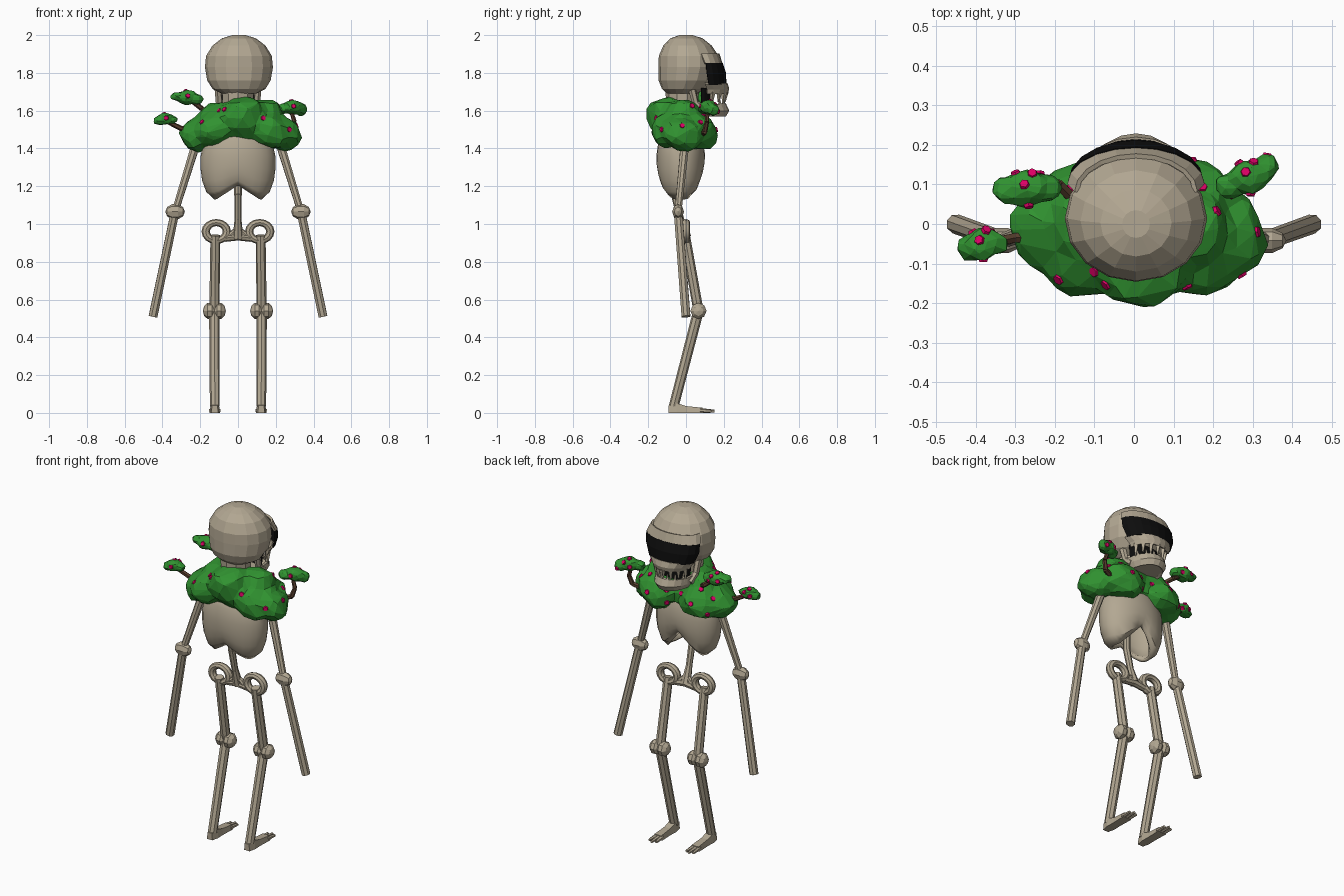
import bpy, bmesh, random
from math import sin, cos, pi
from mathutils import Vector, Matrix
from mathutils.bvhtree import BVHTree

random.seed(4)
if "Cube" in bpy.data.objects:
    bpy.data.objects.remove(bpy.data.objects["Cube"])


def material(name, r, g, b):
    m = bpy.data.materials.new(name)
    m.use_nodes = True
    m.diffuse_color = (r, g, b, 1)
    node = next(n for n in m.node_tree.nodes if n.type == "BSDF_PRINCIPLED")
    node.inputs["Base Color"].default_value = (r, g, b, 1)
    node.inputs["Roughness"].default_value = 0.9
    return m


BONE = material("bone", 0.45, 0.39, 0.29)
LEAF = material("leaf_green", 0.03, 0.29, 0.03)
PINK = material("berry_pink", 0.72, 0.0, 0.13)
BARK = material("bark_brown", 0.09, 0.045, 0.025)
DARK = material("socket_black", 0.004, 0.004, 0.004)


def finish(name, bm, mat, smooth=False):
    bmesh.ops.recalc_face_normals(bm, faces=bm.faces)
    mesh = bpy.data.meshes.new(name)
    bm.to_mesh(mesh)
    bm.free()
    mesh.materials.append(mat)
    ob = bpy.data.objects.new(name, mesh)
    bpy.context.collection.objects.link(ob)
    if smooth:
        bpy.ops.object.select_all(action="DESELECT")
        ob.select_set(True)
        bpy.context.view_layer.objects.active = ob
        bpy.ops.object.shade_smooth_by_angle()
    return ob


def skin(bm, rows, closed):
    rings = [[bm.verts.new(p) for p in row] for row in rows]
    for a, b in zip(rings, rings[1:]):
        n = len(a)
        for i in range(n if closed else n - 1):
            j = (i + 1) % n
            bm.faces.new((a[i], a[j], b[j], b[i]))
    return rings


def ring(x, y, z, rx, ry, n):
    return [(x + rx * cos(2 * pi * i / n), y + ry * sin(2 * pi * i / n), z) for i in range(n)]


def rod(bm, a, b, r1, r2, n=6):
    a, b = Vector(a), Vector(b)
    d = b - a
    m = Matrix.Translation((a + b) / 2) @ d.to_track_quat("Z", "Y").to_matrix().to_4x4()
    bmesh.ops.create_cone(bm, cap_ends=True, segments=n, radius1=r1, radius2=r2,
                          depth=d.length, matrix=m)


def path(bm, pts, radii, n=6):
    for i in range(len(pts) - 1):
        rod(bm, pts[i], pts[i + 1], radii[i], radii[i + 1], n)


def knob(bm, c, size):
    m = Matrix.Translation(c) @ Matrix.Diagonal((*size, 1)) @ Matrix.Rotation(pi / 2, 4, "Y")
    bmesh.ops.create_uvsphere(bm, u_segments=8, v_segments=5, radius=1, matrix=m)


def arc(name, rows, mat, thick, n=10):
    # Curved plate round the face; rows hold height, half width, back and front depth
    bm = bmesh.new()
    skin(bm, [[(0.005 + a * sin(t), yb + (yf - yb) * cos(t), z)
               for t in [pi * (i / n - 0.5) for i in range(n + 1)]]
              for z, a, yb, yf in rows], False)
    ob = finish(name, bm, mat)
    mod = ob.modifiers.new("thickness", "SOLIDIFY")
    mod.thickness, mod.offset = thick, 0
    return ob


# Skull
bm = bmesh.new()
profile = [(1.69, .09, .08, -.02), (1.715, .14, .115, -.012), (1.76, .168, .147, .002),
           (1.83, .18, .16, .014), (1.89, .174, .158, .014), (1.945, .14, .128, .008),
           (1.983, .09, .085, .003), (2.0, .035, .035, 0)]
rings = skin(bm, [ring(.005, y, z, rx, ry, 16) for z, rx, ry, y in profile], True)
bm.faces.new(rings[0])
bm.faces.new(rings[-1])
finish("skull", bm, BONE)

# Face: dark eye band, brow, upper and lower jaw, mouth
arc("brow", [(1.90, .15, .08, .172), (1.85, .168, .10, .187)], BONE, .012)
arc("eye_band", [(1.852, .168, .105, .19), (1.80, .166, .11, .207), (1.738, .14, .12, .21)], DARK, .009)
arc("upper_jaw", [(1.745, .143, .10, .213), (1.715, .115, .11, .222), (1.692, .105, .11, .215)], BONE, .014)
arc("lower_jaw", [(1.635, .10, .08, .205), (1.60, .10, .08, .222), (1.572, .085, .08, .205)], BONE, .014)
arc("mouth_dark", [(1.72, .095, .08, .13), (1.61, .085, .08, .13)], DARK, .008)
bm = bmesh.new()
bm.faces.new([bm.verts.new((.005 + x, y, 1.578)) for x, y in
              [(-.085, .04), (.085, .04), (.075, .14), (.03, .195), (-.03, .195), (-.075, .14)]])
finish("jaw_floor", bm, BONE)
bm = bmesh.new()
for i in range(7):
    t = (i - 3) * 0.42
    x, y = .005 + .102 * sin(t), .11 + .1 * cos(t)
    rod(bm, (x, y, 1.70), (x, y - .005, 1.645 if i % 2 else 1.63), .016, .004, 4)
    t += 0.21
    if i < 6:
        x, y = .005 + .097 * sin(t), .08 + .125 * cos(t)
        rod(bm, (x, y, 1.62), (x, y - .005, 1.665), .012, .003, 4)
finish("teeth", bm, BONE)
bm = bmesh.new()
for s in (-1, 1):
    path(bm, [(s * .105, .03, 1.72), (s * .10, .05, 1.64), (s * .095, .1, 1.60)], [.02, .018, .02], 6)
finish("jaw_hinges", bm, BONE)

# Neck, spine and pelvis
bm = bmesh.new()
rod(bm, (0, -.02, 1.45), (0, -.02, 1.73), .075, .09, 10)
finish("neck", bm, BONE, True)
bm = bmesh.new()
path(bm, [(0, -.07, 1.45), (0, -.06, 1.16), (0, -.03, 1.03), (0, 0, .93)], [.022, .02, .018, .028], 8)
for s in (-1, 1):
    rod(bm, (0, 0, .935), (s * .07, 0, .925), .022, .02, 8)
    rod(bm, (0, -.01, .98), (s * .05, 0, .93), .012, .018, 8)
finish("spine", bm, BONE, True)
for s, side in ((-1, "right"), (1, "left")):
    bm = bmesh.new()
    rows = []
    for i in range(17):
        a = 2 * pi * i / 16
        rows.append([(s * .115 + (.056 + .022 * cos(b)) * cos(a), .022 * sin(b),
                      .96 + .85 * (.056 + .022 * cos(b)) * sin(a))
                     for b in [2 * pi * k / 8 for k in range(8)]])
    skin(bm, rows, True)
    bmesh.ops.remove_doubles(bm, verts=bm.verts, dist=.0005)
    finish(side + "_hip_ring", bm, BONE, True)

# Hollow ribcage with a raised arch in the lower edge
bm = bmesh.new()
profile = [(1.52, .10, .08), (1.44, .18, .118), (1.36, .198, .128), (1.29, .198, .127),
           (1.23, .19, .12), (1.17, .168, .105), (1.13, .125, .085)]
skin(bm, [ring(0, -.028, z, rx, ry, 28) for z, rx, ry in profile], True)
for v in bm.verts:
    low = max(0, (1.42 - v.co.z) / .29)
    v.co.z += low ** 1.5 * max(0, 1 - abs(v.co.x) / .115) * (.13 if v.co.y > 0 else .075)
cage = finish("ribcage", bm, BONE, True)
mod = cage.modifiers.new("wall", "SOLIDIFY")
mod.thickness, mod.offset = .02, -1

# Arms and legs
for s, side in ((-1, "right"), (1, "left")):
    elbow, knee = (s * .333, -.042, 1.065), (s * .125, .066, .54)
    bm = bmesh.new()
    rod(bm, (s * .205, 0, 1.48), elbow, .025, .019, 8)
    rod(bm, elbow, (s * .45, 0, .51), .024, .025, 8)
    knob(bm, elbow, (.052, .033, .042))
    finish(side + "_arm", bm, BONE)
    bm = bmesh.new()
    rod(bm, (s * .12, -.005, .94), knee, .026, .027, 8)
    rod(bm, knee, (s * .123, -.065, .035), .028, .026, 8)
    for dx in (-.025, .025):
        knob(bm, (knee[0] + dx, knee[1], knee[2]), (.036, .045, .045))
    finish(side + "_leg", bm, BONE)
    # Foot wedge with three toes
    bm = bmesh.new()
    rows = []
    for y, w, h in [(-.092, .018, .04), (-.05, .027, .052), (0, .025, .036), (.09, .028, .027)]:
        x = s * .123
        rows.append([(x - w, y, 0), (x + w, y, 0), (x + w * .8, y, h), (x - w * .8, y, h)])
    ends = skin(bm, rows, True)
    bm.faces.new(ends[0])
    bm.faces.new(ends[-1])
    for k in (-1, 0, 1):
        rod(bm, (s * .123 + k * .018, .075, .013), (s * .123 + k * .022, .15 - .012 * abs(k), .009),
            .013, .008, 6)
    finish(side + "_foot", bm, BONE)


def foliage(name, blobs, voxel, ratio, jitter):
    # Overlapping jittered lumps fused and thinned into large facets
    bm = bmesh.new()
    for x, y, z, rx, ry, rz in blobs:
        m = Matrix.Translation((x, y, z)) @ Matrix.Diagonal((rx, ry, rz, 1))
        new = bmesh.ops.create_icosphere(bm, subdivisions=2, radius=1, matrix=m)["verts"]
        for v in new:
            v.co += Vector([random.uniform(-jitter, jitter) for _ in range(3)])
    ob = finish(name, bm, LEAF)
    mod = ob.modifiers.new("fuse", "REMESH")
    mod.mode, mod.voxel_size = "VOXEL", voxel
    ob.modifiers.new("facets", "DECIMATE").ratio = ratio
    return ob


def berries(name, ob, centre, directions, radius):
    # Thin pink plates lying on the leaf surface
    deps = bpy.context.evaluated_depsgraph_get()
    tree = BVHTree.FromObject(ob, deps)
    bm = bmesh.new()
    for d in directions:
        d = Vector(d).normalized()
        hit, normal, _, _ = tree.ray_cast(Vector(centre) + d, -d)
        if hit:
            rod(bm, hit - normal * .003, hit + normal * .005, radius, radius * .8, 6)
    finish(name, bm, PINK)


# Leafy mantle over the shoulders
mantle = foliage("leaf_mantle", [
    (0, -.03, 1.53, .2, .14, .13), (.02, -.1, 1.57, .125, .115, .118),
    (.24, -.02, 1.47, .098, .12, .092), (-.215, -.02, 1.47, .098, .12, .092),
    (.14, .07, 1.48, .12, .1, .095), (-.13, .06, 1.48, .12, .1, .095),
    (.17, -.11, 1.49, .09, .08, .09), (-.13, -.1, 1.5, .1, .09, .09),
    (.14, -.02, 1.59, .1, .1, .075), (-.11, 0, 1.575, .1, .1, .07)], .026, .2, .014)
berries("mantle_berries", mantle, (0, -.02, 1.5),
        [(.155, -.16, .07), (-.12, -.12, .12), (-.19, -.12, .04), (-.08, -.15, .12), (.25, -.1, 0),
         (-.25, .1, .03), (.25, .1, .04), (.12, .15, 0), (-.12, .15, 0), (.06, .18, .03),
         (-.06, .18, .03), (.18, .12, .08), (-.18, .12, .08), (.05, .17, -.06), (-.2, .12, -.05),
         (.2, .05, .12), (.3, 0, .02)], .016)

# Side twigs, each ending in a leaf clump with berries
clumps = [
    ("right_upper", [(-.15, .06, 1.58), (-.19, .1, 1.61), (-.25, .09, 1.655)], (-.27, .09, 1.67),
     [(0, 0, 0, .06, .05, .04), (-.055, -.005, .005, .04, .035, .025), (.05, 0, -.01, .04, .04, .03)]),
    ("right_lower", [(-.24, -.03, 1.5), (-.3, -.035, 1.505), (-.38, -.05, 1.545)], (-.385, -.05, 1.553),
     [(0, 0, .005, .045, .045, .035), (-.03, -.01, -.005, .035, .035, .025), (.035, 0, 0, .035, .03, .025)]),
    ("left", [(.22, .08, 1.47), (.285, .1, 1.49), (.3, .11, 1.54), (.28, .115, 1.6)], (.29, .12, 1.615),
     [(0, 0, .005, .055, .045, .042), (.045, .025, -.01, .036, .035, .033), (-.05, -.025, -.005, .042, .036, .028)]),
]
for name, pts, c, lumps in clumps:
    bm = bmesh.new()
    path(bm, pts, [.016, .014, .012, .01])
    finish(name + "_twig", bm, BARK)
    ob = foliage(name + "_leaf_clump",
                 [(c[0] + x, c[1] + y, c[2] + z, *r) for x, y, z, *r in lumps], .013, .25, .006)
    berries(name + "_clump_berries", ob, c,
            [(.1, -1, .2), (.3, .9, .5), (-.6, .8, 0), (.7, .8, -.3), (-.2, .3, 1)], .014)
